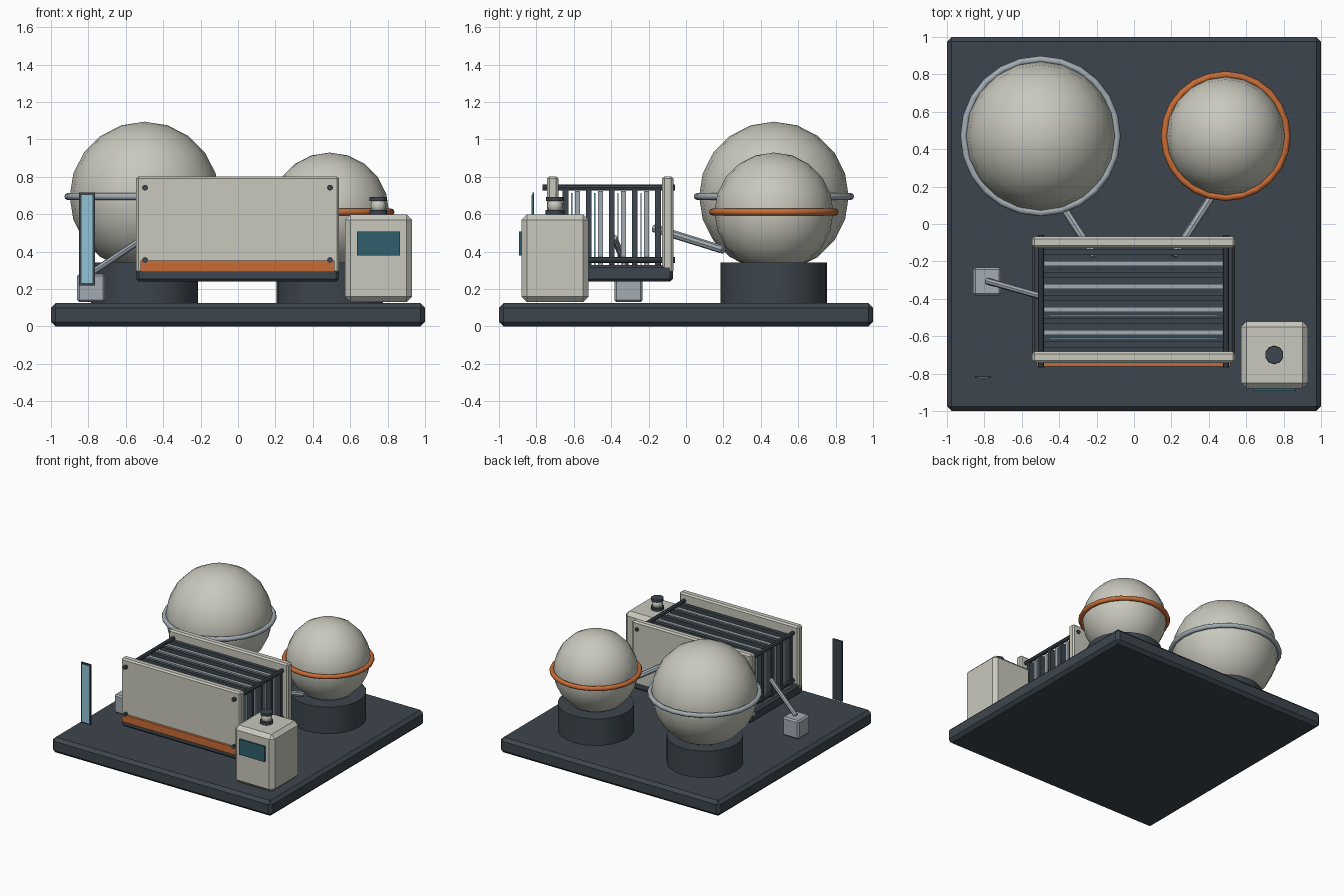
import bpy, math
from mathutils import Vector

if "Cube" in bpy.data.objects:
    bpy.data.objects.remove(bpy.data.objects["Cube"])

# Materials
def material(name, rgb):
    m = bpy.data.materials.new(name)
    m.diffuse_color = (*rgb, 1)
    m.use_nodes = True
    m.node_tree.nodes["Principled BSDF"].inputs["Base Color"].default_value = m.diffuse_color
    return m

cream = material("cream", (0.58, 0.58, 0.51))
dark = material("dark_slate", (0.047, 0.06, 0.075))
steel = material("steel", (0.36, 0.41, 0.45))
orange = material("orange", (0.58, 0.15, 0.035))
teal = material("teal", (0.03, 0.115, 0.15))
cyan = material("cyan", (0.28, 0.55, 0.66))

def finish(name, mat, smooth=None):
    o = bpy.context.object
    o.name = name
    o.data.materials.append(mat)
    if smooth:
        bpy.ops.object.shade_smooth_by_angle(angle=math.radians(smooth))
    return o

def box(name, x, y, z, mat, bevel=0.0):
    """Box from (min, max) pairs on each axis, with optional chamfer."""
    bpy.ops.mesh.primitive_cube_add(size=1, location=[sum(p) / 2 for p in (x, y, z)])
    o = finish(name, mat)
    o.scale = [p[1] - p[0] for p in (x, y, z)]
    bpy.ops.object.transform_apply(location=False, rotation=False, scale=True)
    if bevel:
        b = o.modifiers.new("chamfer", 'BEVEL')
        b.width, b.segments = bevel, 1
    return o

def rod(name, a, b, r, mat, sides=8):
    """Cylinder between two points."""
    a, b = Vector(a), Vector(b)
    bpy.ops.mesh.primitive_cylinder_add(vertices=sides, radius=r, depth=(b - a).length,
                                        location=(a + b) / 2)
    o = finish(name, mat, 50 if sides > 8 else None)
    o.rotation_euler = (b - a).to_track_quat('Z', 'Y').to_euler()
    return o

def ball(name, loc, r, mat, seg=20, rings=10):
    bpy.ops.mesh.primitive_uv_sphere_add(segments=seg, ring_count=rings, radius=r, location=loc)
    return finish(name, mat, 40)

# Base slab
box("base_slab", (-1, 1), (-1, 1), (0, 0.125), dark, 0.025)

# Spherical tanks with pedestal, belt and feed pipe
for side, x, z, r, belt in (("left", -0.5, 0.695, 0.4, steel), ("right", 0.49, 0.612, 0.318, orange)):
    rod(side + "_pedestal", (x, 0.47, 0.12), (x, 0.47, 0.343), 0.285, dark, 24)
    ball(side + "_tank", (x, 0.47, z), r, cream)
    bpy.ops.mesh.primitive_torus_add(major_segments=24, minor_segments=8, location=(x, 0.47, z),
                                     major_radius=r + 0.01, minor_radius=0.019)
    finish(side + "_tank_belt", belt, 60)
    s = -1 if x < 0 else 1
    rod(side + "_feed_pipe", (s * 0.45, 0.2, 0.41), (s * 0.21, -0.17, 0.525), 0.022, steel)

# Cell stack: tray and end plates
box("stack_tray", (-0.545, 0.54), (-0.74, -0.07), (0.24, 0.33), dark, 0.015)
for name, y in (("front_end_plate", -0.742), ("back_end_plate", -0.127)):
    box(name, (-0.545, 0.54), (y, y + 0.06), (0.285, 0.802), cream, 0.012)
box("accent_strip", (-0.52, 0.515), (-0.762, -0.735), (0.292, 0.352), orange)

# Repeating cells: dark frames, steel plates, thin membranes
for i in range(5):
    y = -0.15 - i * 0.1235
    box(f"cell_frame_{i}", (-0.505, 0.5), (y - 0.015, y + 0.015), (0.31, 0.735), dark)
    if i < 4:
        box(f"cell_plate_{i}", (-0.495, 0.485), (y - 0.074, y - 0.047), (0.32, 0.725), steel)
        box(f"membrane_{i}", (-0.455, 0.45), (y - 0.094, y - 0.087), (0.32, 0.715), cyan)

# Tie rods running through both end plates
for x in (-0.497, 0.492):
    for z in (0.355, 0.742):
        rod("tie_rod", (x, -0.766, z), (x, -0.058, z), 0.016, dark)

# Control cabinet with screen and beacon
box("control_cabinet", (0.572, 0.93), (-0.88, -0.52), (0.13, 0.6), cream, 0.03)
box("control_screen", (0.635, 0.865), (-0.893, -0.87), (0.38, 0.507), teal)
rod("beacon_foot", (0.75, -0.7, 0.59), (0.75, -0.7, 0.622), 0.05, dark, 10)
ball("beacon_lamp", (0.75, -0.7, 0.645), 0.043, cream, 10, 6)
rod("beacon_cap", (0.75, -0.7, 0.67), (0.75, -0.7, 0.692), 0.048, dark, 10)

# Junction box and its pipe
box("junction_box", (-0.86, -0.71), (-0.383, -0.232), (0.13, 0.282), steel, 0.012)
rod("junction_pipe", (-0.785, -0.305, 0.285), (-0.5, -0.385, 0.475), 0.018, steel)

# Upright gauge panel
box("gauge_frame", (-0.85, -0.765), (-0.822, -0.812), (0.22, 0.717), dark)
box("gauge_glass", (-0.838, -0.777), (-0.826, -0.818), (0.233, 0.704), cyan)
